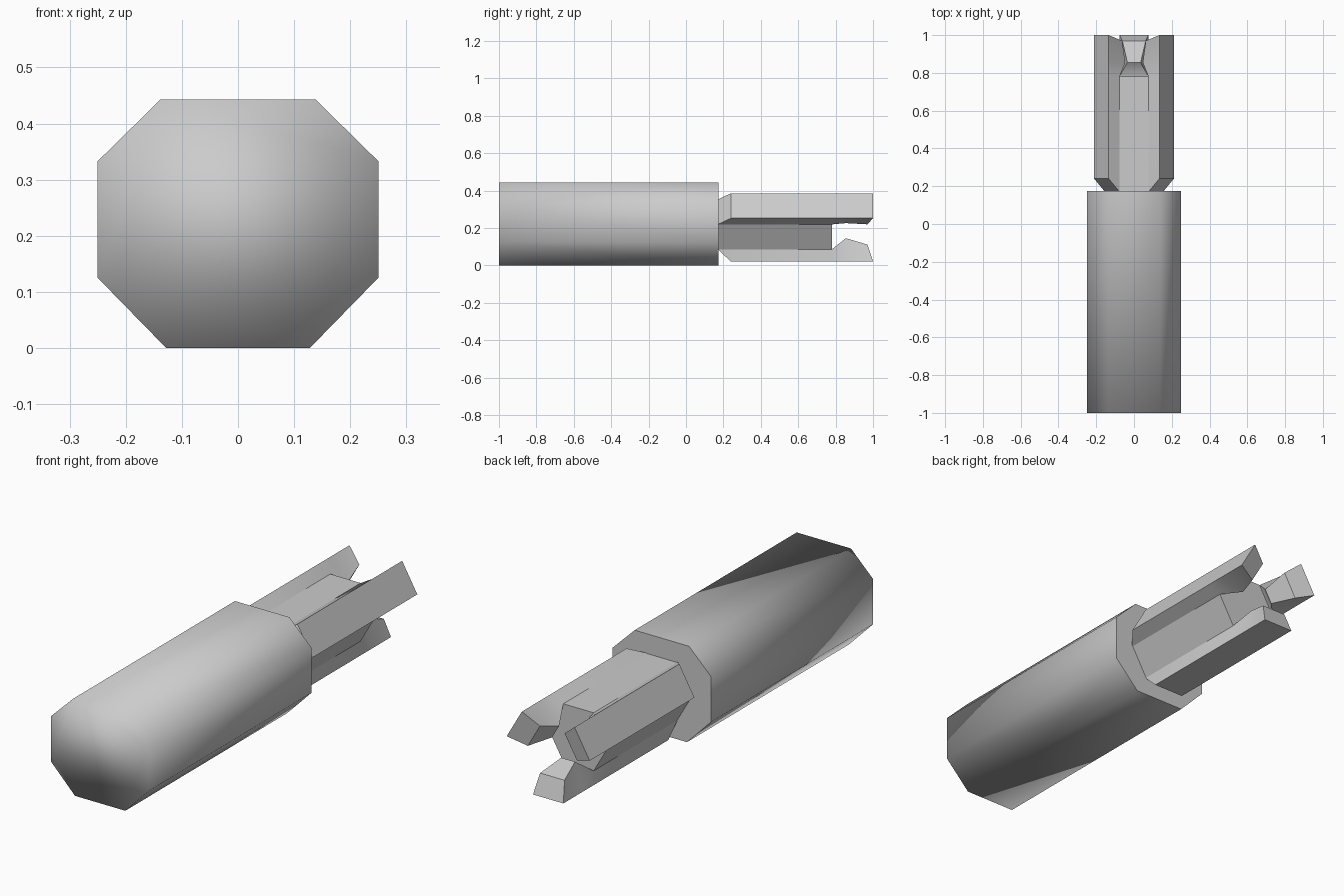
import bpy
import bmesh
from math import cos, sin, pi, radians
from mathutils import Matrix

cube = bpy.data.objects.get("Cube")
if cube:
    bpy.data.objects.remove(cube, do_unlink=True)

AXIS_Z = 0.219      # height of the long axis
SIDE = 0.077        # half the side of the hexagonal core
BODY_END = 0.175

grey = bpy.data.materials.new("plain_grey")
grey.use_nodes = True
colour = (0.6, 0.6, 0.6, 1)
grey.diffuse_color = colour
grey.node_tree.nodes["Principled BSDF"].inputs["Base Color"].default_value = colour


def loft(name, rings):
    """Skin a list of matching closed rings and cap both ends."""
    bm = bmesh.new()
    loops = [[bm.verts.new(p) for p in ring] for ring in rings]
    n = len(loops[0])
    for a, b in zip(loops, loops[1:]):
        for i in range(n):
            j = (i + 1) % n
            bm.faces.new((a[i], a[j], b[j], b[i]))
    bm.faces.new(loops[0])
    bm.faces.new(loops[-1])
    bmesh.ops.recalc_face_normals(bm, faces=bm.faces)
    mesh = bpy.data.meshes.new(name)
    bm.to_mesh(mesh)
    bm.free()
    mesh.materials.append(grey)
    obj = bpy.data.objects.new(name, mesh)
    bpy.context.collection.objects.link(obj)
    return obj


def smooth(obj, degrees):
    bpy.ops.object.select_all(action='DESELECT')
    obj.select_set(True)
    bpy.context.view_layer.objects.active = obj
    bpy.ops.object.shade_smooth_by_angle(angle=radians(degrees))


# Handle: softly shaded octagonal bar with a crisp rear rim
half = [(0.138, 0.443), (0.25, 0.333), (0.25, 0.125), (0.128, 0.0)]
outline = half + [(-x, z) for x, z in reversed(half)]
handle = loft("handle", [[(x, y, z) for x, z in outline] for y in (-1, BODY_END)])
smooth(handle, 180)
for edge in handle.data.edges:
    ends = [handle.data.vertices[v].co.y for v in edge.vertices]
    edge.use_edge_sharp = min(ends) > 0

# Core: hexagonal rod leaving the handle
hexagon = [(2 * SIDE * cos(i * pi / 3), AXIS_Z + 2 * SIDE * sin(i * pi / 3)) for i in range(6)]
core = loft("core", [[(x, y, z) for x, z in hexagon] for y in (BODY_END - 0.05, 0.78)])
smooth(core, 30)

# Jaws: outer y, outer radius, inner y, inner radius, inner half width
sections = [
    (0.17, 0.133, 0.17, 0.10, SIDE),
    (0.24, 0.199, 0.24, 0.12, SIDE),
    (0.78, 0.199, 0.78, 0.133, SIDE),
    (0.855, 0.199, 0.855, 0.074, 0.035),
    (1.0, 0.199, 0.97, 0.108, 0.062),
]
rings = [[(-SIDE, yo, -ro), (SIDE, yo, -ro), (w, yi, -ri), (-w, yi, -ri)]
         for yo, ro, yi, ri, w in sections]
for name, turn in (("lower_jaw", 0), ("left_jaw", 1), ("right_jaw", 2)):
    jaw = loft(name, rings)
    jaw.data.transform(Matrix.Translation((0, 0, AXIS_Z)) @ Matrix.Rotation(-turn * 2 * pi / 3, 4, 'Y'))
    smooth(jaw, 40)
